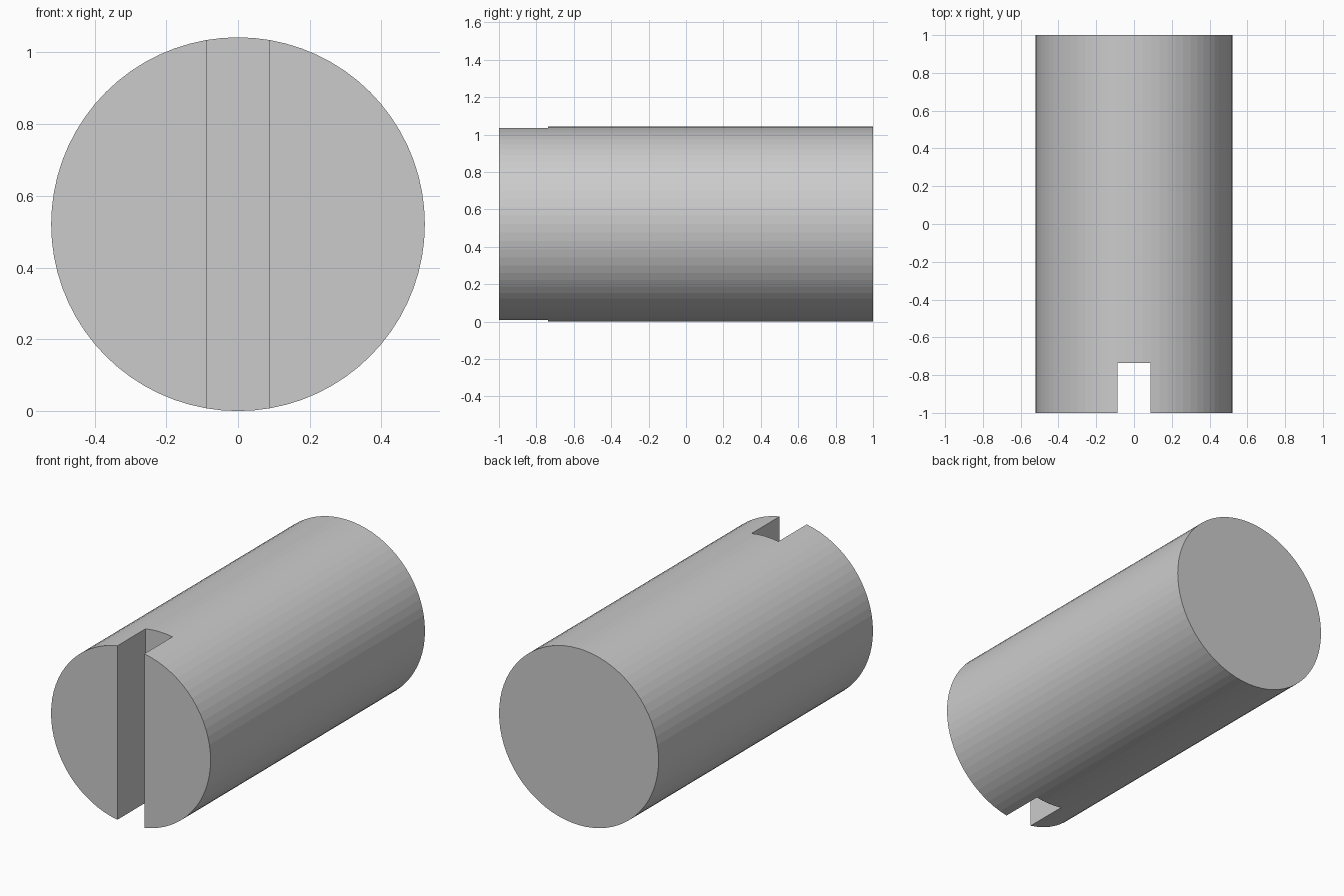
import bpy, math

if "Cube" in bpy.data.objects:
    bpy.data.objects.remove(bpy.data.objects["Cube"])

R, HALF = 0.521, 1.0
SLOT_HALF, SLOT_END = 0.088, -0.737

# Round pin body lying along y
bpy.ops.mesh.primitive_cylinder_add(vertices=72, radius=R, depth=2 * HALF,
                                    location=(0, 0, R), rotation=(math.pi / 2, 0, 0))
body = bpy.context.object
body.name = "slotted_pin"
bpy.ops.object.transform_apply(location=True, rotation=True, scale=True)

# Slot cutter across the front end
front = -HALF - 0.2
bpy.ops.mesh.primitive_cube_add(size=1, location=(0, (front + SLOT_END) / 2, R))
cutter = bpy.context.object
cutter.name = "slot_cutter"
cutter.scale = (2 * SLOT_HALF, SLOT_END - front, 4 * R)
bpy.ops.object.transform_apply(location=True, rotation=True, scale=True)
cutter.hide_render = True

# Cut the screwdriver slot
cut = body.modifiers.new("slot", 'BOOLEAN')
cut.operation = 'DIFFERENCE'
cut.solver = 'EXACT'
cut.object = cutter
bpy.ops.object.select_all(action='DESELECT')
body.select_set(True)
bpy.context.view_layer.objects.active = body
bpy.ops.object.modifier_apply(modifier=cut.name)
bpy.data.objects.remove(cutter)
